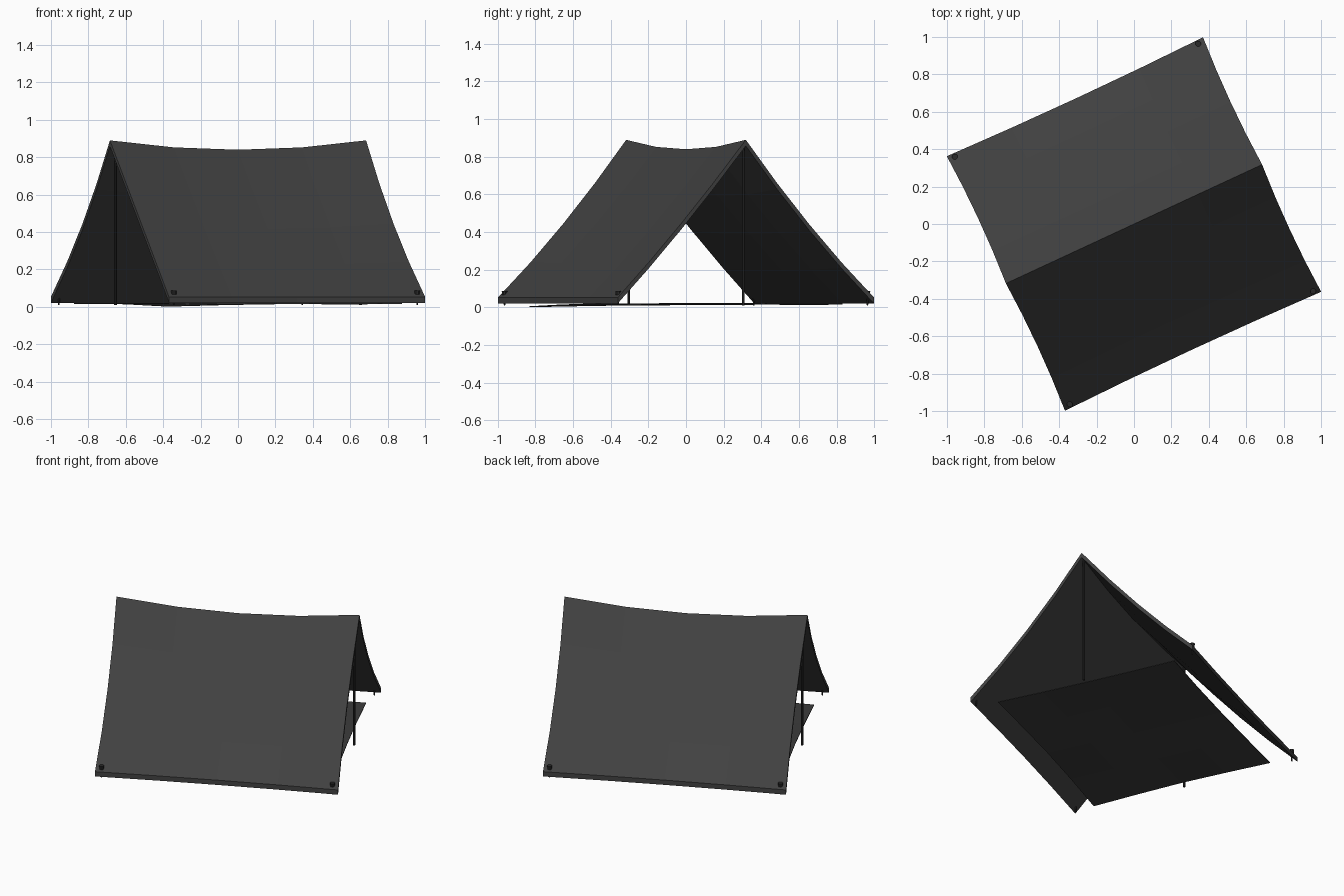
import bpy, bmesh, math
from mathutils import Matrix, Vector

if "Cube" in bpy.data.objects:
    bpy.data.objects.remove(bpy.data.objects["Cube"])

ROT = Matrix.Rotation(math.radians(24.9), 4, 'Z')   # whole tent is turned on the ground


def material(name, c):
    m = bpy.data.materials.new(name)
    m.diffuse_color = (c, c, c, 1)
    m.use_nodes = True
    m.node_tree.nodes["Principled BSDF"].inputs["Base Color"].default_value = m.diffuse_color
    return m


canvas = material("charcoal canvas", 0.053)
sheet = material("dark groundsheet", 0.045)
metal = material("dark metal", 0.022)


def finish(name, bm, mat):
    bmesh.ops.recalc_face_normals(bm, faces=bm.faces)
    bm.transform(ROT)
    me = bpy.data.meshes.new(name)
    bm.to_mesh(me)
    bm.free()
    me.materials.append(mat)
    ob = bpy.data.objects.new(name, me)
    bpy.context.collection.objects.link(ob)
    return ob


def cloth(name, shape, nu, nv, thick, mat):
    """Grid over -1..1, shaped by a function, given vertical thickness."""
    bm = bmesh.new()
    g = [[bm.verts.new(shape(-1 + 2 * i / nu, -1 + 2 * j / nv)) for j in range(nv + 1)]
         for i in range(nu + 1)]
    for i in range(nu):
        for j in range(nv):
            bm.faces.new((g[i][j], g[i + 1][j], g[i + 1][j + 1], g[i][j + 1]))
    r = bmesh.ops.extrude_face_region(bm, geom=bm.faces[:], use_keep_orig=True)
    new = [e for e in r["geom"] if isinstance(e, bmesh.types.BMVert)]
    bmesh.ops.translate(bm, verts=new, vec=(0, 0, -thick))
    return finish(name, bm, mat)


def roof_shape(a, b):
    t = abs(b)
    ridge = 0.84 + 0.05 * a * a
    bow = 4 * t * (1 - t)
    u = a * (0.755 - 0.012 * bow)
    v = b * (0.75 - 0.01 * (1 - a * a) * t)
    return Vector((u, v, ridge + (0.053 - ridge) * t - 0.028 * bow))


def floor_shape(a, b):
    z = 0.020 + 0.004 * math.sin(3 * a) * math.cos(2 * b)
    if a < 0 and b < 0:
        z -= 0.014 * a * b                      # one corner droops to the ground
    return Vector((a * (0.69 - 0.01 * (1 - b * b)), b * (0.595 - 0.01 * (1 - a * a)), z))


# Sagging canvas roof and groundsheet
cloth("tent_canvas", roof_shape, 4, 8, 0.032, canvas)
cloth("groundsheet", floor_shape, 4, 4, 0.005, sheet)


def rod(bm, u, v, z0, z1, r0, r1, n=8):
    bmesh.ops.create_cone(bm, cap_ends=True, segments=n, radius1=r0, radius2=r1, depth=z1 - z0,
                          matrix=Matrix.Translation((u, v, (z0 + z1) / 2)))


# Upright poles under each end of the ridge
for side, name in ((-1, "left_pole"), (1, "right_pole")):
    bm = bmesh.new()
    rod(bm, side * 0.722, 0, 0.01, 0.86, 0.008, 0.008)
    finish(name, bm, metal)

# Pegs at the four corners
for su in (-1, 1):
    for sv in (-1, 1):
        bm = bmesh.new()
        u, v = su * 0.717, sv * 0.73
        rod(bm, u, v, 0.01, 0.075, 0.004, 0.008)
        rod(bm, u, v, 0.065, 0.088, 0.014, 0.016)
        finish("corner_peg", bm, metal)
